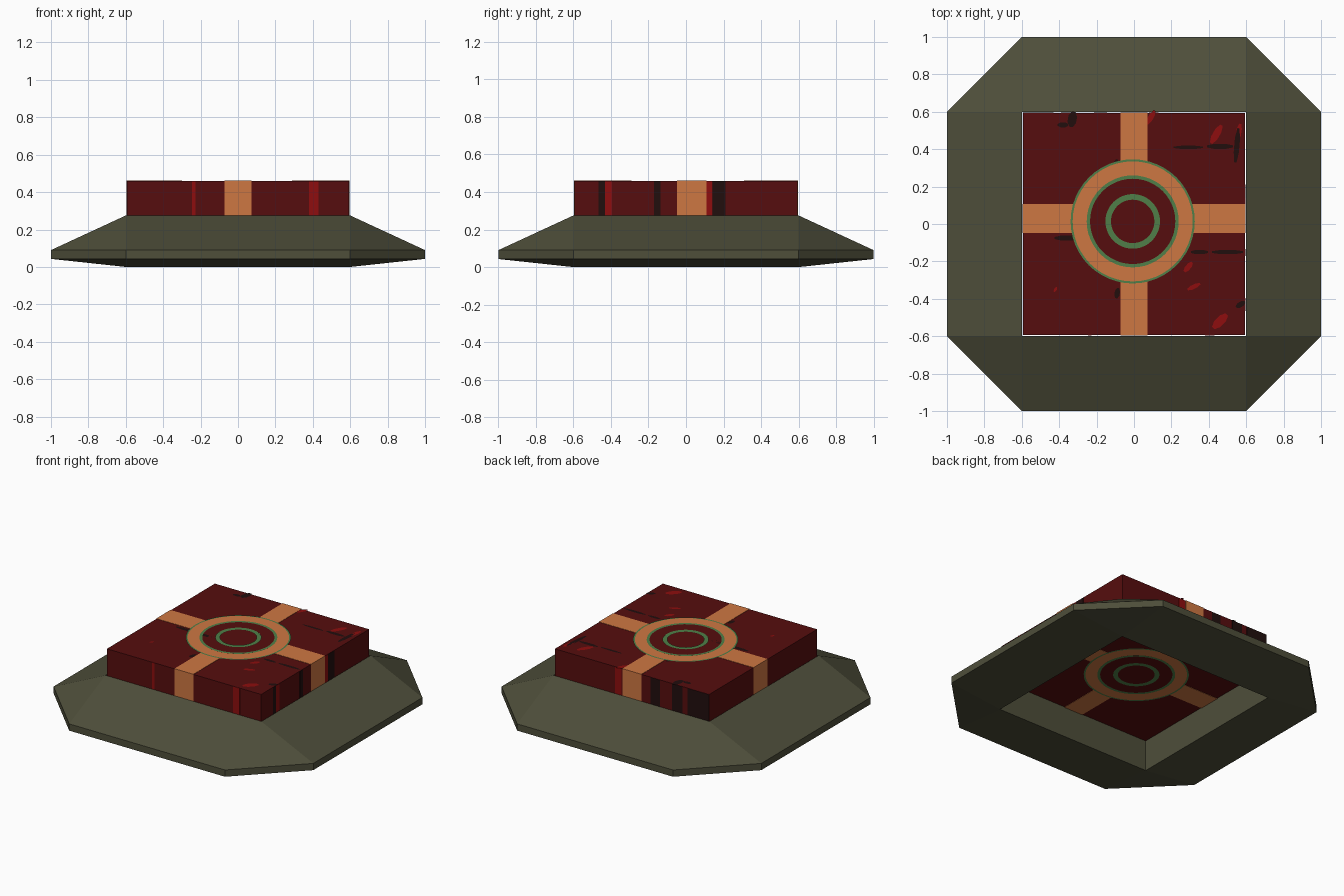
import bpy, bmesh, math
from mathutils import Vector, Matrix

if "Cube" in bpy.data.objects:
    bpy.data.objects.remove(bpy.data.objects["Cube"])


def material(name, rgb):
    lin = [(c / 255 / 12.92) if c < 10 else ((c / 255 + 0.055) / 1.055) ** 2.4 for c in rgb]
    m = bpy.data.materials.new(name)
    m.diffuse_color = (*lin, 1)
    m.use_nodes = True
    m.node_tree.nodes["Principled BSDF"].inputs["Base Color"].default_value = m.diffuse_color
    return m


OLIVE = material("dark olive", (78, 78, 58))
MAROON = material("maroon", (86, 13, 14))
ORANGE = material("orange", (206, 119, 66))
GREEN = material("green", (80, 127, 72))
BLACK = material("near black", (33, 14, 13))
RED = material("bright red", (142, 13, 14))


def finish(name, bm, mat, fix=True):
    bmesh.ops.remove_doubles(bm, verts=bm.verts, dist=0.0001)
    if fix:
        bmesh.ops.recalc_face_normals(bm, faces=bm.faces)
    me = bpy.data.meshes.new(name)
    bm.to_mesh(me)
    bm.free()
    me.materials.append(mat)
    ob = bpy.data.objects.new(name, me)
    bpy.context.collection.objects.link(ob)
    return ob


def add_face(bm, pts):
    bm.faces.new([bm.verts.new(p) for p in pts])


def add_box(bm, lo, hi):
    lo, hi = Vector(lo), Vector(hi)
    bmesh.ops.create_cube(bm, size=1, matrix=Matrix.Translation((lo + hi) / 2) @ Matrix.Diagonal((*(hi - lo), 1)))


# sloping octagonal skirt with an open square middle, one quarter repeated
bm = bmesh.new()
S = 0.6
LOW, HIGH, TOP = 0.043, 0.09, 0.275
for k in range(4):
    rot = Matrix.Rotation(k * math.pi / 2, 4, 'Z')
    c0, c1, o0, o1, o2 = (-S, -S), (S, -S), (-S, -1), (S, -1), (1, -S)
    quads = [
        [(o0, HIGH), (o1, HIGH), (c1, TOP), (c0, TOP)],
        [(o1, HIGH), (o2, HIGH), (c1, TOP)],
        [(o0, LOW), (o1, LOW), (o1, HIGH), (o0, HIGH)],
        [(o1, LOW), (o2, LOW), (o2, HIGH), (o1, HIGH)],
        [(c0, 0), (c1, 0), (o1, LOW), (o0, LOW)],
        [(c1, 0), (o2, LOW), (o1, LOW)],
        [(c0, TOP), (c1, TOP), (c1, 0), (c0, 0)],
    ]
    for q in quads:
        add_face(bm, [rot @ Vector((*p, z)) for p, z in q])
finish("skirt", bm, OLIVE)

# raised square block
B, Z0, Z1 = 0.594, 0.21, 0.459
bm = bmesh.new()
add_box(bm, (-B, -B, Z0), (B, B, Z1))
finish("block", bm, MAROON)

# orange cross wrapping the block
bm = bmesh.new()
T = 0.002
add_box(bm, (-0.073, -B - T, Z0 - T), (0.073, -0.29, Z1 + T))
add_box(bm, (-0.073, 0.31, Z0 - T), (0.073, B + T, Z1 + T))
add_box(bm, (-B - T, -0.048, Z0 - T), (-0.3, 0.108, Z1 + T))
add_box(bm, (0.29, -0.048, Z0 - T), (B + T, 0.108, Z1 + T))
finish("cross_bands", bm, ORANGE)


# painted rings, on the top and the underside
def rings(name, radii, mat, lift):
    bm = bmesh.new()
    n = 48
    for z, side in ((Z1 + lift, 1), (Z0 - lift, -1)):
        for r0, r1 in radii:
            for i in range(n):
                a, b = (2 * math.pi * j / n for j in (i, i + 1))
                p = [(-0.007 + r * math.cos(t), 0.014 + r * math.sin(t), z)
                     for r, t in ((r0, a), (r1, a), (r1, b), (r0, b))]
                add_face(bm, p[::side])
    finish(name, bm, mat, fix=False)


rings("inner_disc", [(0.15, 0.235)], MAROON, 0.001)
rings("orange_ring", [(0.245, 0.325)], ORANGE, 0.003)
rings("green_rings", [(0.116, 0.146), (0.228, 0.246), (0.321, 0.332)], GREEN, 0.004)


# scuffs on the top: x, y, length, width, tilt in degrees
def scuffs(name, marks, mat):
    bm = bmesh.new()
    for x, y, l, w, deg in marks:
        m = Matrix.Translation((x, y, Z1 + 0.001)) @ Matrix.Rotation(math.radians(deg), 4, 'Z')
        add_face(bm, [m @ Vector((l / 2 * math.cos(t), w / 2 * math.sin(t), 0))
                      for t in (math.pi * (i + .5) / 4 for i in range(8))])
    finish(name, bm, mat, fix=False)


scuffs("black_scuffs", [
    (0.29, 0.41, 0.17, 0.02, 0), (0.46, 0.415, 0.15, 0.03, 0), (-0.33, 0.56, 0.09, 0.05, 80),
    (-0.38, 0.53, 0.06, 0.03, 0), (-0.36, -0.075, 0.14, 0.03, 0), (-0.19, -0.075, 0.09, 0.03, 0),
    (0.35, -0.15, 0.1, 0.025, 0), (0.5, -0.15, 0.18, 0.025, 0), (-0.09, -0.37, 0.06, 0.03, 80),
    (0.55, 0.42, 0.2, 0.03, 85), (0.57, -0.43, 0.06, 0.03, 30), (-0.1, 0.31, 0.08, 0.03, 75)], BLACK)
scuffs("red_scuffs", [
    (0.09, 0.57, 0.09, 0.03, 60), (0.44, 0.48, 0.12, 0.04, 60), (0.46, -0.52, 0.11, 0.05, 45),
    (0.29, -0.23, 0.07, 0.03, 50), (0.56, 0.49, 0.1, 0.03, 80), (0.32, -0.335, 0.08, 0.025, 25),
    (-0.42, -0.35, 0.03, 0.015, 60)], RED)


# vertical streaks on the sides: plane axis, side, from, to
def streaks(name, marks, mat):
    bm = bmesh.new()
    t = 0.001
    for axis, s, a, b in marks:
        d0, d1 = sorted((s * (B - 0.01), s * (B + t)))
        if axis == 'y':
            add_box(bm, (a, d0, Z0 + t), (b, d1, Z1 - t))
        else:
            add_box(bm, (d0, a, Z0 + t), (d1, b, Z1 - t))
    finish(name, bm, mat)


streaks("black_streaks", [
    ('x', 1, -0.465, -0.432), ('x', 1, -0.17, -0.135), ('x', 1, 0.14, 0.21),
    ('y', 1, -0.215, -0.145), ('y', 1, -0.39, -0.31), ('y', 1, -0.593, -0.43)], BLACK)
streaks("red_streaks", [
    ('y', -1, -0.245, -0.228), ('y', -1, 0.38, 0.43), ('x', 1, -0.432, -0.395),
    ('x', 1, 0.105, 0.138), ('y', 1, 0.08, 0.13)], RED)
